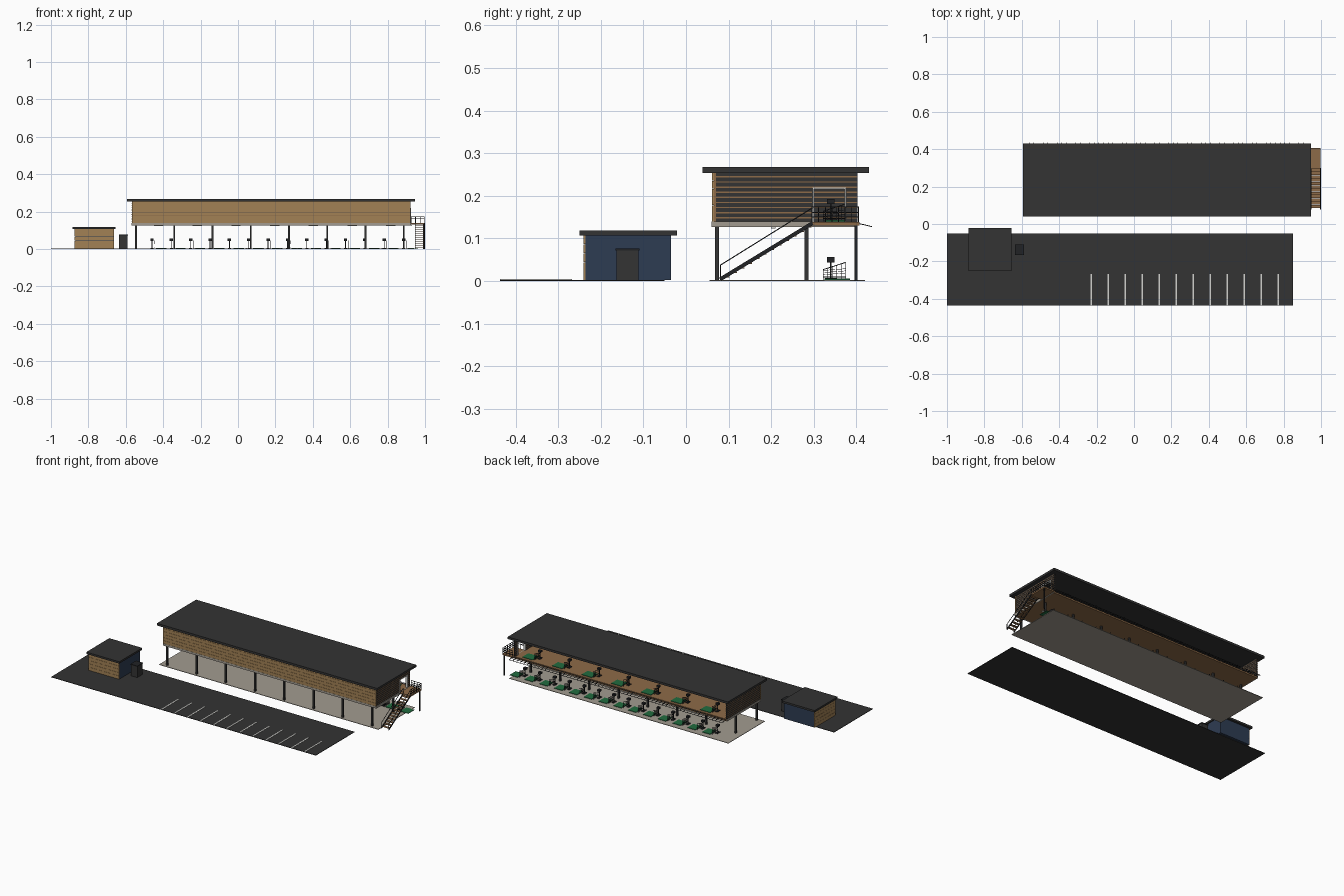
import bpy, bmesh, math
from mathutils import Vector, Matrix


def mat(name, r, g, b):
    m = bpy.data.materials.new(name)
    m.diffuse_color = (r, g, b, 1)
    return m


CHAR = mat("charcoal", 0.033, 0.033, 0.033)
BLACK = mat("black_metal", 0.015, 0.016, 0.018)
WOOD = mat("wood_cladding", 0.36, 0.22, 0.09)
DECK = mat("brown_deck", 0.27, 0.145, 0.065)
CONC = mat("concrete", 0.36, 0.33, 0.28)
NAVY = mat("navy", 0.027, 0.045, 0.085)
GREEN = mat("turf_green", 0.015, 0.15, 0.05)
WHITE = mat("white_paint", 0.65, 0.65, 0.62)


class Part:
    """Collects boxes and bars into one mesh object."""

    def __init__(self, name, material):
        self.name, self.material, self.bm = name, material, bmesh.new()

    def box(self, x0, x1, y0, y1, z0, z1):
        m = Matrix.Translation(((x0 + x1) / 2, (y0 + y1) / 2, (z0 + z1) / 2))
        bmesh.ops.create_cube(self.bm, size=1, matrix=m @ Matrix.Diagonal((x1 - x0, y1 - y0, z1 - z0, 1)))
        return self

    def bar(self, p, q, w=0.002, h=None):
        p, q = Vector(p), Vector(q)
        d = q - p
        rot = d.to_track_quat('Y', 'Z').to_matrix().to_4x4()
        bmesh.ops.create_cube(self.bm, size=1, matrix=Matrix.Translation((p + q) / 2) @ rot
                              @ Matrix.Diagonal((w, d.length, h or w, 1)))
        return self

    def done(self):
        me = bpy.data.meshes.new(self.name)
        self.bm.to_mesh(me)
        self.bm.free()
        me.materials.append(self.material)
        ob = bpy.data.objects.new(self.name, me)
        bpy.context.collection.objects.link(ob)
        return ob


def single(name, material, *b):
    return Part(name, material).box(*b).done()


# Parking lot with painted bay lines
single("parking_lot", CHAR, -1, 0.85, -0.437, -0.05, 0, 0.003)
lines = Part("parking_lines", WHITE)
for i in range(12):
    x = -0.228 + i * 0.0909
    lines.box(x - 0.004, x + 0.004, -0.437, -0.267, 0.003, 0.0045)
lines.done()

# Small hut: navy body, wood cladding on front and left
single("hut_body", NAVY, -0.87, -0.662, -0.236, -0.035, 0.003, 0.108)
single("hut_roof", CHAR, -0.885, -0.655, -0.25, -0.021, 0.107, 0.119)
clad = Part("hut_cladding", WOOD)
for i in range(5):
    z = 0.003 + i * 0.021
    clad.box(-0.874, -0.662, -0.241, -0.236, z, z + 0.0202)
    clad.box(-0.875, -0.87, -0.241, -0.035, z, z + 0.0202)
clad.done()

# Ball dispenser beside the hut
single("ball_dispenser", CHAR, -0.635, -0.59, -0.163, -0.111, 0.003, 0.072)
single("dispenser_cap", BLACK, -0.637, -0.588, -0.165, -0.109, 0.072, 0.077)

# Main building slabs and roof
single("ground_slab", CONC, -0.59, 0.942, 0.055, 0.42, 0, 0.003)
single("upper_slab_edge", CONC, -0.568, 0.924, 0.06, 0.068, 0.127, 0.14)
single("upper_slab_right_edge", CONC, 0.92, 0.925, 0.068, 0.402, 0.127, 0.14)
single("upper_slab_left_edge", CONC, -0.569, -0.564, 0.068, 0.402, 0.127, 0.14)
single("upper_floor", DECK, -0.564, 0.92, 0.068, 0.402, 0.127, 0.14)
single("main_roof", CHAR, -0.594, 0.945, 0.039, 0.43, 0.254, 0.268)

# Front wall with horizontal planks
single("front_wall", DECK, -0.565, 0.92, 0.066, 0.07, 0.14, 0.255)
planks = Part("front_planks", WOOD)
for i in range(6):
    z = 0.14 + i * 0.0192
    planks.box(-0.568, 0.923, 0.061, 0.066, z, z + 0.0184)
planks.done()

# End walls: dark boards with brown strips; the right one has a doorway
D0, D1, DZ = 0.299, 0.374, 0.218
ends = Part("end_walls", CHAR)
strips = Part("end_wall_strips", DECK)
ends.box(-0.567, -0.56, 0.07, 0.402, 0.14, 0.255)
ends.box(0.914, 0.921, 0.07, D0, 0.14, 0.255)
ends.box(0.914, 0.921, D1, 0.402, 0.14, 0.255)
ends.box(0.914, 0.921, D0, D1, DZ, 0.255)
for i in range(9):
    z = 0.147 + i * 0.012
    spans = [(0.07, 0.402)] if z > DZ else [(0.07, D0 - 0.003), (D1 + 0.003, 0.402)]
    strips.box(-0.5685, -0.5585, 0.07, 0.402, z, z + 0.0032)
    for a, b in spans:
        strips.box(0.9125, 0.9225, a, b, z, z + 0.0032)
ends.done()
strips.done()
frame = Part("door_frame", WHITE)
for y in (D0, D1):
    frame.box(0.912, 0.925, y - 0.002, y + 0.002, 0.14, DZ + 0.002)
frame.box(0.912, 0.925, D0, D1, DZ - 0.002, DZ + 0.002)
frame.done()

# Support columns in two rows
cols = Part("support_columns", CHAR)
for i in range(8):
    x = -0.545 + i * 0.2045
    for y in (0.073, 0.283):
        cols.box(x - 0.005, x + 0.005, y - 0.005, y + 0.005, 0.003, 0.128)
cols.done()

# Hitting bays: mat, screen on a post and mesh divider
mats, screens = Part("hitting_mats", GREEN), Part("bay_screens", BLACK)
dividers, pads = Part("bay_dividers", BLACK), Part("bay_lamps", WHITE)


def bay(x, z, w):
    mats.box(x + 0.022, x + 0.022 + w, 0.325, 0.385, z, z + 0.003)
    screens.box(x - 0.009, x + 0.009, 0.331, 0.349, z + 0.041, z + 0.053)
    screens.box(x - 0.002, x + 0.002, 0.338, 0.342, z, z + 0.042)
    screens.box(x - 0.008, x + 0.008, 0.326, 0.354, z, z + 0.004)
    d = x + 0.014
    top = lambda y: z + 0.024 + (y - 0.322) * 0.32
    dividers.bar((d, 0.322, z + 0.007), (d, 0.375, z + 0.007))
    dividers.bar((d, 0.322, top(0.322)), (d, 0.375, top(0.375)))
    for k in range(6):
        y = 0.322 + k * 0.0106
        dividers.bar((d, y, z), (d, y, top(y)), 0.0016)
    for k in range(3):
        h = z + 0.012 + k * 0.005
        dividers.bar((d, 0.322, h), (d, 0.375, h + 0.004), 0.001)


for i in range(14):
    bay(-0.46 + i * 0.1035, 0.003, 0.055)
for i in range(7):
    bay(-0.46 + i * 0.207, 0.14, 0.07)
    x = -0.45 + i * 0.207
    pads.box(x, x + 0.05, 0.2, 0.21, 0.124, 0.127)
for p in (mats, screens, dividers, pads):
    p.done()

# Safety net frame along the back edge of the upper floor
net = Part("safety_net", BLACK)
for y, z in ((0.404, 0.136), (0.42, 0.132), (0.436, 0.128)):
    net.bar((-0.56, y, z), (0.93, y, z), 0.002)
for i in range(61):
    x = -0.56 + i * 1.49 / 60
    net.bar((x, 0.402, 0.136), (x, 0.436, 0.128), 0.002)
net.done()

# Side landing, stairs and railings
X0, X1 = 0.947, 0.997
single("landing", DECK, 0.921, 0.998, 0.293, 0.407, 0.13, 0.139)
single("landing_post", BLACK, 0.988, 0.995, 0.396, 0.403, 0, 0.13)
treads = Part("stair_treads", DECK)
N = 12
for i in range(N):
    y, z = 0.086 + i * 0.0175, 0.011 + i * 0.0107
    treads.box(X0 + 0.002, X1 - 0.002, y, y + 0.016, z - 0.0025, z)
treads.done()
rails = Part("stair_stringers_and_rails", BLACK)
for x in (X0, X1):
    rails.bar((x, 0.08, 0.004), (x, 0.297, 0.136), 0.003, 0.009)
    rails.bar((x, 0.08, 0.037), (x, 0.297, 0.172), 0.0025)
    rails.bar((x, 0.081, 0.003), (x, 0.081, 0.037), 0.0025)
for z in (0.15, 0.161, 0.174):
    rails.bar((X1, 0.295, z), (X1, 0.405, z), 0.0025)
    rails.bar((0.925, 0.405, z), (X1, 0.405, z), 0.0025)
for k in range(8):
    y = 0.296 + k * 0.0155
    rails.bar((X1, y, 0.138), (X1, y, 0.174), 0.0022)
for x in (0.926, 0.95, 0.974):
    rails.bar((x, 0.405, 0.138), (x, 0.405, 0.174), 0.0022)
rails.bar((X0, 0.296, 0.138), (X0, 0.296, 0.174), 0.0022)
rails.done()
